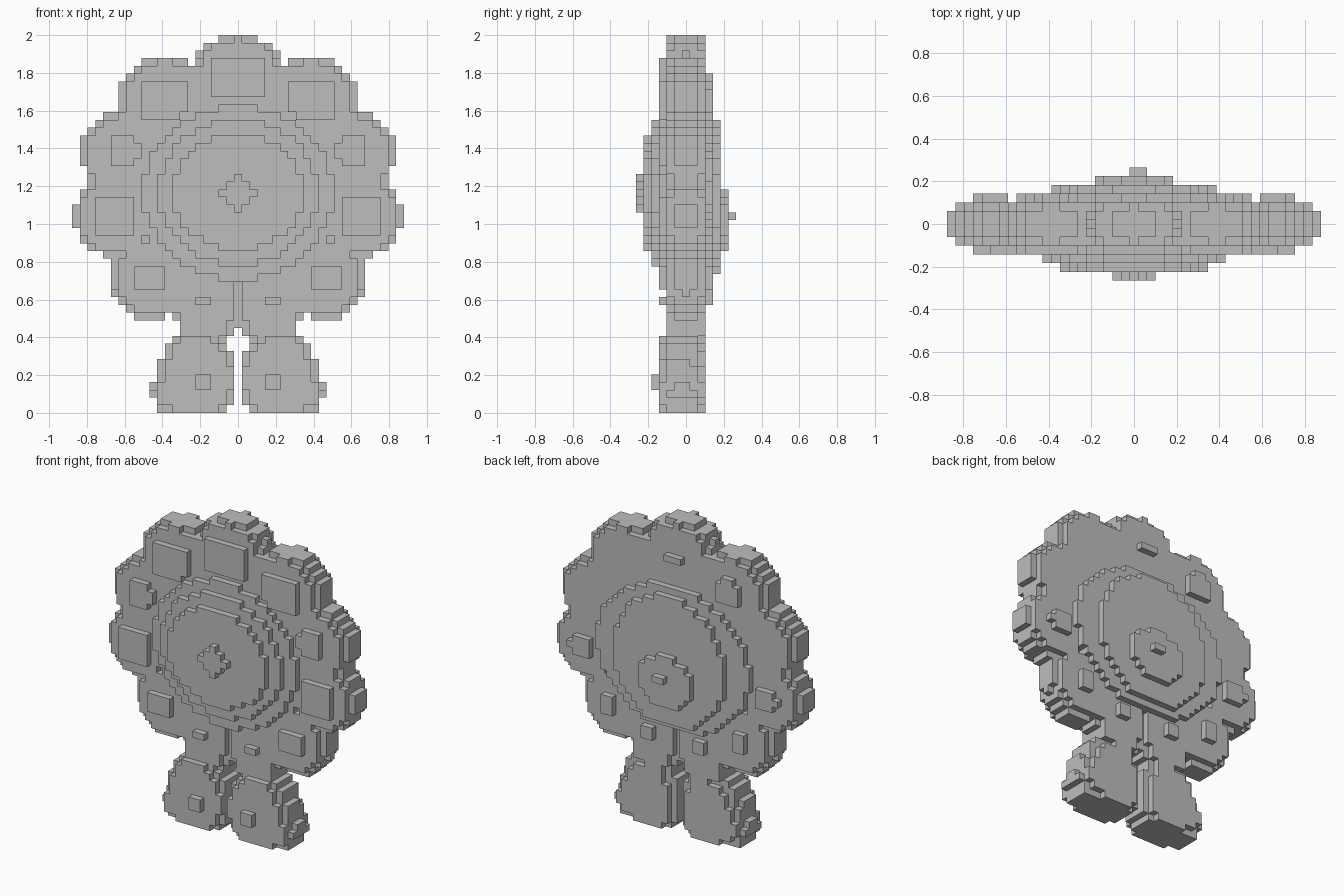
import bpy
import bmesh

if "Cube" in bpy.data.objects:
    bpy.data.objects.remove(bpy.data.objects["Cube"], do_unlink=True)

S = 2 / 49                      # edge of one block
owner = {}                      # block -> part name

grey = bpy.data.materials.new("plain_grey")
grey.use_nodes = True
grey.diffuse_color = (0.51, 0.51, 0.51, 1)
grey.node_tree.nodes["Principled BSDF"].inputs["Base Color"].default_value = (0.51, 0.51, 0.51, 1)


def fill(name, inside):
    """Give every free block whose centre passes the test to a part."""
    for i in range(-21, 22):
        for j in range(-6, 7):
            for k in range(49):
                if (i, j, k) not in owner and inside(i * S, j, (k + 0.5) * S):
                    owner[i, j, k] = name


def pebble(name, cx, cz, rx, rz, cy=0.0, ry=0.12):
    """Round outline with a fairly flat front and back."""
    fill(name, lambda x, j, z: ((x - cx) / rx) ** 2 + ((z - cz) / rz) ** 2
         + ((j * S - cy) / ry) ** 4 <= 1)


def slab(name, cx, cz, rx, rz, j0, j1, p=2):
    """Flat plate between two block layers; p sets how square it is."""
    fill(name, lambda x, j, z: j0 <= j <= j1
         and abs((x - cx) / rx) ** p + abs((z - cz) / rz) ** p <= 1)


# Round flower centre, stepped at front and back
slab("flower_centre", 0, 1.16, 0.53, 0.47, -2, 2)
for j, rx, rz in [(-3, 0.50, 0.46), (-4, 0.425, 0.385), (-5, 0.34, 0.305)]:
    slab("flower_centre", 0, 1.165, rx, rz, j, j)
for j, cz, rx, rz in [(3, 1.14, 0.54, 0.46), (4, 1.13, 0.39, 0.415), (5, 1.02, 0.18, 0.16)]:
    slab("flower_centre", 0, cz, rx, rz, j, j)
slab("front_button", 0, 1.165, 0.11, 0.11, -6, -6, 1)
slab("back_button", 0.02, 1.04, 0.03, 0.02, 6, 6, 8)

# Petals with raised pads
pebble("top_petal", 0, 1.775, 0.24, 0.235)
slab("top_petal_pad", 0, 1.775, 0.14, 0.11, -3, -3, 4)
slab("top_petal_back_pad", 0, 1.775, 0.05, 0.03, 3, 3, 8)

PETALS = [  # name, centre, radii, front pad size, back pad size
    ("upper", 0.38, 1.66, 0.255, 0.225, 0.11, 0.11, 0.08),
    ("high_side", 0.60, 1.38, 0.235, 0.22, 0.08, 0.07, 0.0),
    ("low_side", 0.645, 1.04, 0.225, 0.21, 0.105, 0.105, 0.08),
    ("lower", 0.46, 0.72, 0.21, 0.225, 0.065, 0.065, 0.06),
    ("bottom", 0.17, 0.60, 0.19, 0.20, 0.04, 0.025, 0.04),
]
for label, s in (("left", 1), ("right", -1)):
    for part, cx, cz, rx, rz, px, pz, back in PETALS:
        name = f"{label}_{part}_petal"
        pebble(name, s * cx, cz, rx, rz)
        slab(name + "_pad", s * (cx + 0.01), cz, px, pz, -3, -3, 5)
        if back and not (part == "upper" and s > 0):
            slab(name + "_back_pad", s * (cx + 0.01), cz, back, back, 3, 3, 3)
    # Tiny tip on the widest petal
    slab(f"{label}_petal_tip", s * 0.857, 1.04, 0.02, 0.03, 0, 0, 8)

    # Neck, foot and toe
    pebble(f"{label}_neck", s * 0.17, 0.46, 0.145, 0.10)
    foot = f"{label}_foot"
    pebble(foot, s * 0.215, 0.18, 0.21, 0.265, -0.025, 0.135)
    pebble(foot, s * 0.36, 0.105, 0.095, 0.11, -0.025, 0.12)
    slab(foot + "_pad", s * 0.18, 0.18, 0.05, 0.04, -4, -4, 6)

# Thin web joining the two bottom petals
slab("centre_web", 0, 0.59, 0.03, 0.14, -1, 1, 8)

# The feet and necks stay apart below the web
for block in [b for b in owner if b[0] == 0 and b[2] < 11]:
    del owner[block]


def corners(axis, side):
    """Corner offsets of one block face, wound to face outward."""
    quad = []
    for u, v in ((0, 0), (1, 0), (1, 1), (0, 1)):
        c = [0, 0, 0]
        c[axis] = side
        c[(axis + 1) % 3] = u
        c[(axis + 2) % 3] = v
        quad.append(c)
    return quad if side else quad[::-1]


# Skin each part with its exposed block faces only
for name in sorted(set(owner.values())):
    bm = bmesh.new()
    made = {}
    for block in [b for b, n in owner.items() if n == name]:
        for axis in range(3):
            for side in (0, 1):
                near = list(block)
                near[axis] += 2 * side - 1
                if tuple(near) in owner:
                    continue
                loop = []
                for c in corners(axis, side):
                    key = tuple(b + d for b, d in zip(block, c))
                    if key not in made:
                        x, y, z = key
                        made[key] = bm.verts.new(((x - 0.5) * S, (y - 0.5) * S, z * S))
                    loop.append(made[key])
                bm.faces.new(loop)
    if bm.faces:
        mesh = bpy.data.meshes.new(name)
        bm.to_mesh(mesh)
        mesh.materials.append(grey)
        bpy.context.scene.collection.objects.link(bpy.data.objects.new(name, mesh))
    bm.free()
